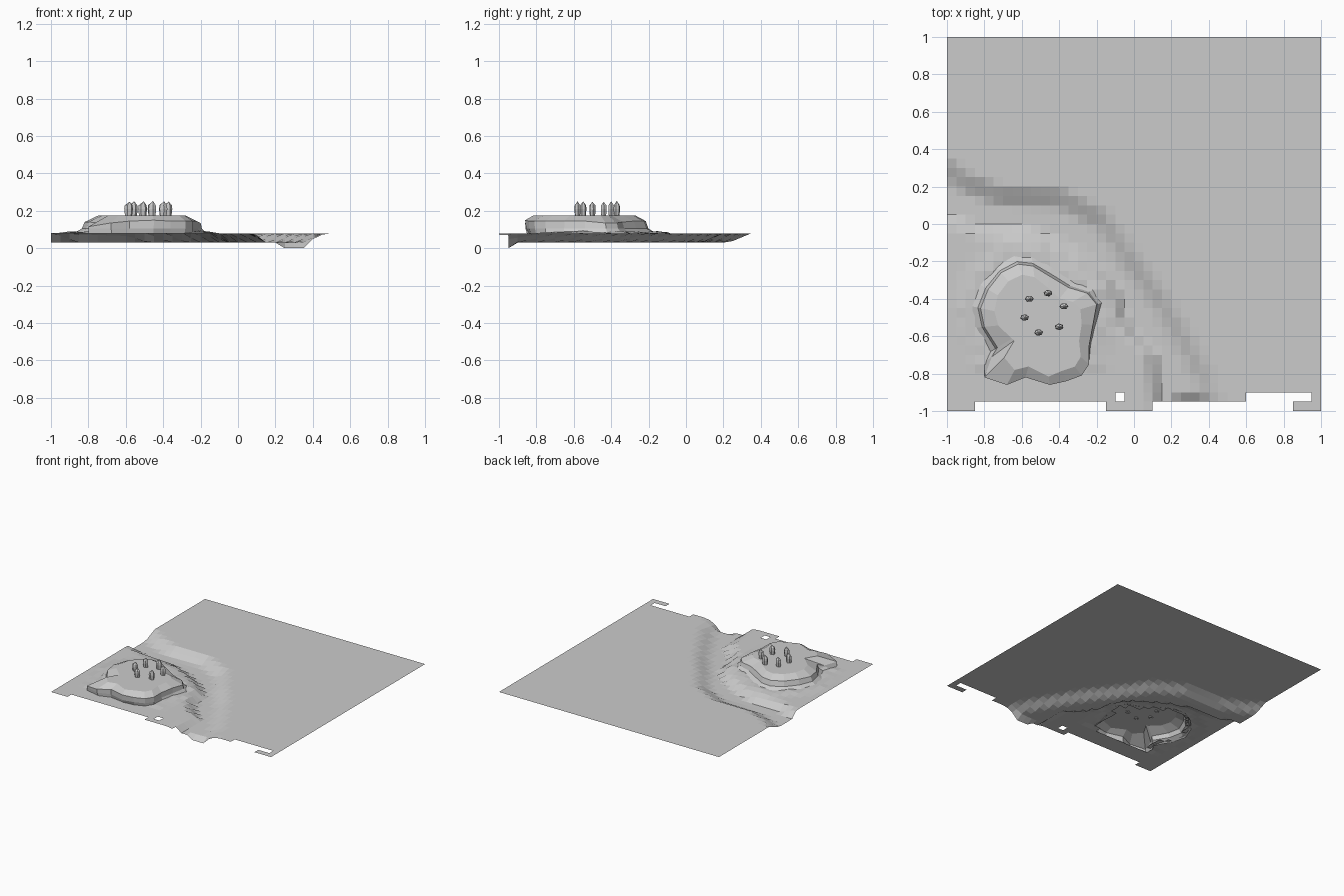
import bpy, bmesh, math, random
from mathutils import Vector

if "Cube" in bpy.data.objects:
    bpy.data.objects.remove(bpy.data.objects["Cube"])

random.seed(4)
N, CELL, LAND, BED, TOP = 40, 0.05, 0.08, 0.03, 0.175
CENTRE = Vector((-0.5, -0.52))

stone = bpy.data.materials.new("plain_grey")
stone.diffuse_color = (0.6, 0.6, 0.6, 1)
stone.use_nodes = True
stone.node_tree.nodes["Principled BSDF"].inputs["Base Color"].default_value = stone.diffuse_color


def finish(name, bm):
    me = bpy.data.meshes.new(name)
    bm.to_mesh(me)
    bm.free()
    me.materials.append(stone)
    ob = bpy.data.objects.new(name, me)
    bpy.context.collection.objects.link(ob)
    return ob


def clamp(t):
    return max(0.0, min(1.0, t))


def seg_dist(p, a, b):
    d = b - a
    t = clamp((p - a).dot(d) / d.length_squared)
    return (p - a - d * t).length


def line_dist(p, pts):
    """Distance to a falling bank line, positive on the upper right side."""
    v = [Vector(q) for q in pts]
    d = min(seg_dist(p, a, b) for a, b in zip(v, v[1:]))
    if p.x > v[-1].x:
        return d
    for a, b in zip(v, v[1:]):
        if a.x <= p.x <= b.x:
            y = a.y + (b.y - a.y) * (p.x - a.x) / (b.x - a.x)
            return d if p.y > y else -d
    return d


def inside(p, poly):
    hit = False
    for a, b in zip(poly, poly[1:] + poly[:1]):
        if (a.y > p.y) != (b.y > p.y) and p.x < a.x + (p.y - a.y) * (b.x - a.x) / (b.y - a.y):
            hit = not hit
    return hit


# river banks: outer and inner lines
OUTER = [(-1.1, .35), (-1, .29), (-.9, .22), (-.72, .15), (-.4, .14), (-.17, .02),
         (-.02, -.2), (.13, -.4), (.26, -.62), (.37, -.82), (.43, -1)]
INNER = [(-1.1, .04), (-.93, .01), (-.87, -.03), (-.58, -.04), (-.42, -.1), (-.28, -.18),
         (-.17, -.26), (-.11, -.34), (-.07, -.5), (0, -.6), (.1, -.7), (.12, -1.05)]

# mesa rim: x, y, rim height, how far the foot flares out
RIM = [(-.62, -.215, .14, .06), (-.54, -.225, .14, .06), (-.45, -.28, .14, .06),
       (-.35, -.34, .135, .05), (-.25, -.37, .13, .05), (-.2, -.43, .13, .03),
       (-.22, -.54, .14, .02), (-.24, -.65, .14, .01), (-.24, -.75, .14, 0),
       (-.28, -.81, .14, -.01), (-.36, -.84, .14, -.01), (-.45, -.86, .145, -.02),
       (-.58, -.82, .14, 0), (-.68, -.86, .13, -.01), (-.8, -.82, .11, 0),
       (-.76, -.71, .11, .05), (-.73, -.66, .13, .05), (-.8, -.55, .135, .05),
       (-.82, -.45, .135, .06), (-.78, -.35, .14, .06), (-.71, -.26, .14, .05)]


def shifted(x, y, d):
    v = Vector((x, y))
    return v + (v - CENTRE).normalized() * d


foot = [shifted(x, y, f) for x, y, z, f in RIM]


# ground sheet with the river bed and ragged front edge
def height(x, y):
    p = Vector((x, y))
    bed = 0.0 if (y < -.92 and .22 < x < .4) else BED
    t1 = clamp((line_dist(p, OUTER) + .05) / .1)
    inner = line_dist(p, INNER)
    t2 = clamp((.025 - inner) / .05)
    z = bed + (LAND - bed) * max(t1, t2)
    if inner < -.06 and y > -.8:
        d = min(seg_dist(p, a, b) for a, b in zip(foot, foot[1:] + foot[:1]))
        z += .012 * clamp(1 - d / .1) * random.uniform(.4, 1.2)
    return z


def missing(i, j):
    return ((j == 0 and (3 <= i <= 16 or 22 <= i <= 36)) or
            (j == 1 and (32 <= i <= 38 or i == 18)))


bm = bmesh.new()
grid = [[bm.verts.new((-1 + i * CELL, -1 + j * CELL, height(-1 + i * CELL, -1 + j * CELL)))
         for j in range(N + 1)] for i in range(N + 1)]
for i in range(N):
    for j in range(N):
        corners = [(i, j), (i + 1, j), (i + 1, j + 1), (i, j + 1)]
        under_mesa = all(inside(grid[a][b].co.xy, foot) for a, b in corners)
        if not missing(i, j) and not under_mesa:
            bm.faces.new([grid[a][b] for a, b in corners])
bmesh.ops.delete(bm, geom=[v for v in bm.verts if not v.link_faces], context='VERTS')
finish("ground", bm)

# mesa: open shell lofted from foot to rim to flat top
bm = bmesh.new()
rings = [[], [], [], []]
for (x, y, z, f), p in zip(RIM, foot):
    low = shifted(x, y, f * .25)
    top = shifted(x, y, -.045 - (.145 - z) * 3)
    rings[0].append(bm.verts.new((p.x, p.y, LAND)))
    rings[1].append(bm.verts.new((low.x, low.y, .105)))
    rings[2].append(bm.verts.new((x, y, z + .005)))
    rings[3].append(bm.verts.new((top.x, top.y, TOP)))
n = len(RIM)
for lo, hi in zip(rings, rings[1:]):
    for k in range(n):
        m = (k + 1) % n
        bm.faces.new((lo[m], lo[k], hi[k], hi[m]))
bm.faces.new(rings[3][::-1])
finish("mesa", bm)

# ring of pointed standing stones
SPOTS = [(-.56, -.4), (-.46, -.37), (-.375, -.44), (-.4, -.55), (-.51, -.58), (-.585, -.5)]
for k, (x, y) in enumerate(SPOTS):
    bm = bmesh.new()
    turn = random.uniform(0, math.pi)
    loops = []
    for z, r in ((TOP - .005, .019), (TOP + .035, .024), (TOP + .055, .021)):
        loops.append([bm.verts.new((x + r * math.cos(turn + a * math.pi / 3),
                                    y + .75 * r * math.sin(turn + a * math.pi / 3), z))
                      for a in range(6)])
    tip = bm.verts.new((x + .005, y, TOP + random.uniform(.07, .082)))
    for a in range(6):
        b = (a + 1) % 6
        for lo, hi in zip(loops, loops[1:]):
            bm.faces.new((lo[a], lo[b], hi[b], hi[a]))
        bm.faces.new((loops[2][a], loops[2][b], tip))
    finish(f"standing_stone_{k + 1}", bm)
